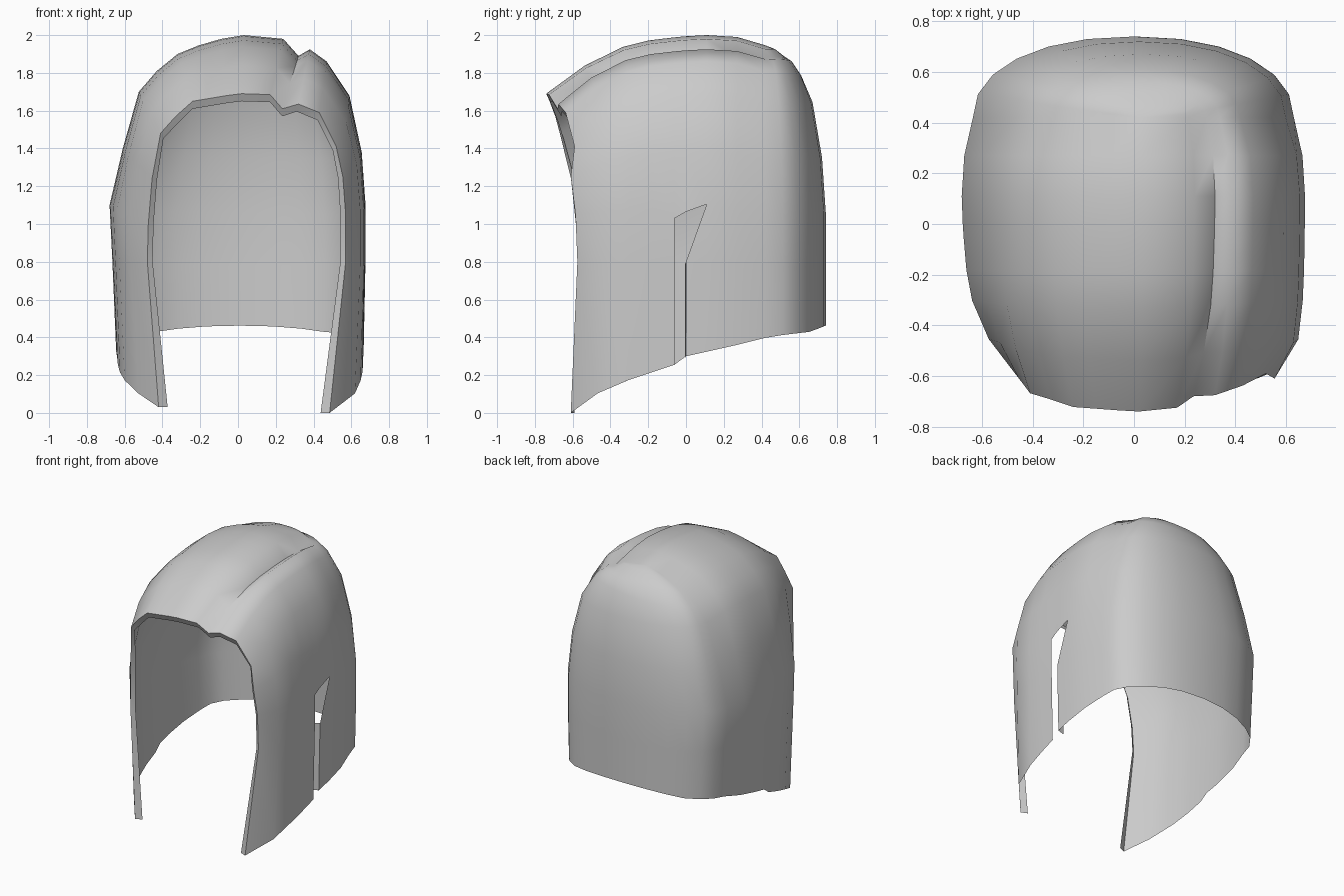
import bpy, bmesh, math

if "Cube" in bpy.data.objects:
    bpy.data.objects.remove(bpy.data.objects["Cube"])


def lerp(a, b, t):
    return a + (b - a) * t


def table(pts, v):
    """Piecewise linear lookup."""
    if v <= pts[0][0]:
        return pts[0][1]
    for (a, fa), (b, fb) in zip(pts, pts[1:]):
        if v <= b:
            return lerp(fa, fb, (v - a) / (b - a))
    return pts[-1][1]


# Arch profiles (x, z), left hem over the crown to right hem
FRONT = [(-.42, .03), (-.48, .8), (-.475, 1.0), (-.455, 1.24), (-.41, 1.48),
         (-.33, 1.57), (-.24, 1.65), (-.15, 1.665), (-.06, 1.68), (.02, 1.69),
         (.17, 1.685), (.235, 1.61), (.32, 1.635), (.43, 1.59), (.52, 1.41),
         (.555, 1.25), (.57, 1.05), (.57, .8), (.485, 0)]
MID = [(-.645, .3), (-.665, .8), (-.68, 1.1), (-.61, 1.4), (-.525, 1.7),
       (-.43, 1.81), (-.32, 1.9), (-.21, 1.945), (-.09, 1.98), (.03, 2.0),
       (.24, 1.98), (.32, 1.89), (.38, 1.925), (.47, 1.86), (.59, 1.68),
       (.655, 1.38), (.675, 1.08), (.675, .8), (.665, .3)]
TOP = 9
FRONT_Y = [(0, -.61), (.8, -.575), (1.05, -.585), (1.25, -.61), (1.45, -.66),
           (1.6, -.70), (1.69, -.74)]
HEM = [(-.62, .01), (-.52, .08), (-.33, .165), (-.06, .255), (0, .3),
       (.25, .355), (.45, .405), (.66, .43), (.74, .462)]
# Stations: y, blend front to middle, groove strength, x size low and high, z size
STATIONS = [(-.45, .48, 1, 1, 1, 1), (-.3, .8, 1, 1, 1, 1), (-.18, .91, 1, 1, 1, 1),
            (-.06, .96, 1, 1, 1, 1), (0, .98, 1, 1, 1, 1), (.11, 1, 1, 1, 1, 1),
            (.27, 1, 1, .985, .975, .995), (.42, 1, .3, .935, .89, .973)]
BACK_DEPTH = [.32, .32, .32, .30, .25, .19, .14, .10, .05, 0]


def front_y(x, z):
    """Rim depth; the right upper corner sits further back."""
    back = .06 * min(1, max(0, (x - .1) / .33)) if z > 1.38 else 0
    return table(FRONT_Y, z) + back


def arch(y0, w, groove, low, high, sz):
    pts = []
    for j, ((xf, zf), (xm, zm)) in enumerate(zip(FRONT, MID)):
        if j == 11:
            zm = lerp(1.955, zm, groove)
        sx = lerp(low, high, max(0, min(1, (zm - 1.1) / .6)))
        wx = w ** .4 if j >= 14 else w        # fuller right cheek
        x, z = lerp(xf, xm, wx) * sx, lerp(zf, zm, w) * sz
        y = y0 + (front_y(xf, zf) + .575) * (1 - w)
        if j in (0, 18):
            z = table(HEM, y)
        if j == 16:                           # sloping top of the slit
            z = {-.06: 1.03, 0: 1.065, .11: 1.105}.get(y0, z)
        pts.append((x, y, z))
    return pts


# Front opening: inner lip, then outer rim
rim = [(x, front_y(x, z), z) for x, z in FRONT]
lip = []
for j, (x, y, z) in enumerate(rim):
    drop = .04 * max(0, min(1, (z - 1.2) / .4))
    side = -.028 * (1 if x > 0 else -1) * (1 - drop / .06)
    if j in (0, 18):
        side *= 1.7
    lip.append((x + (0 if 6 <= j <= 11 else side), y + .02, z - drop))
arches = [lip, rim] + [arch(*s) for s in STATIONS]
SLIT = 5                                  # arch index at the slit's front edge

bm = bmesh.new()
grid = [[bm.verts.new(p) for p in a] for a in arches]
for i in range(len(grid) - 1):
    for j in range(18):
        a, b, c, d = grid[i][j], grid[i + 1][j], grid[i + 1][j + 1], grid[i][j + 1]
        if i == SLIT and j >= 16:         # open slit in the right side
            continue
        if i == SLIT + 1 and j == 16:     # slanted upper corner of the slit
            bm.faces.new((b, c, d))
            continue
        bm.faces.new((a, b, c, d))

# Small inward lip along the rear edge of the slit
edge = [grid[SLIT + 1][17], grid[SLIT + 1][18]]
inner = [bm.verts.new((v.co.x - .05, v.co.y - .005, v.co.z - .01)) for v in edge]
bm.faces.new((edge[0], edge[1], inner[1], inner[0]))

# Rounded back: half rings joining the left and right of the last arch
last = arches[-1]
N = 12
rings = []
for i in range(TOP + 1):
    l, r = last[i], last[18 - i]
    row = []
    for k in range(N + 1):
        if k in (0, N):
            row.append(grid[-1][i if k == 0 else 18 - i])
            continue
        c, s = math.cos(math.pi * k / N), math.sin(math.pi * k / N)
        t = (1 - math.copysign(abs(c) ** .92, c)) / 2
        y = l[1] + BACK_DEPTH[i] * s ** .92
        z = table(HEM, y) if i == 0 else lerp(l[2], r[2], t)
        row.append(bm.verts.new((lerp(l[0], r[0], t), y, z)))
    rings.append(row)
for i in range(TOP):
    for k in range(N):
        bm.faces.new((rings[i][k], rings[i][k + 1], rings[i + 1][k + 1], rings[i + 1][k]))
bmesh.ops.remove_doubles(bm, verts=bm.verts, dist=.0005)
bmesh.ops.recalc_face_normals(bm, faces=bm.faces)
# Make the crown face upward
crown = max(bm.faces, key=lambda f: f.calc_center_median().z)
if crown.normal.z < 0:
    bmesh.ops.reverse_faces(bm, faces=bm.faces)

mesh = bpy.data.meshes.new("hair_shell")
bm.to_mesh(mesh)
bm.free()
hair = bpy.data.objects.new("hair_shell", mesh)
bpy.context.collection.objects.link(hair)
mat = bpy.data.materials.new("light grey")
mat.diffuse_color = (.6, .6, .6, 1)
mat.use_nodes = True
mat.node_tree.nodes["Principled BSDF"].inputs["Base Color"].default_value = mat.diffuse_color
mesh.materials.append(mat)
bpy.context.view_layer.objects.active = hair
hair.select_set(True)
bpy.ops.object.shade_smooth_by_angle(angle=math.radians(68))
